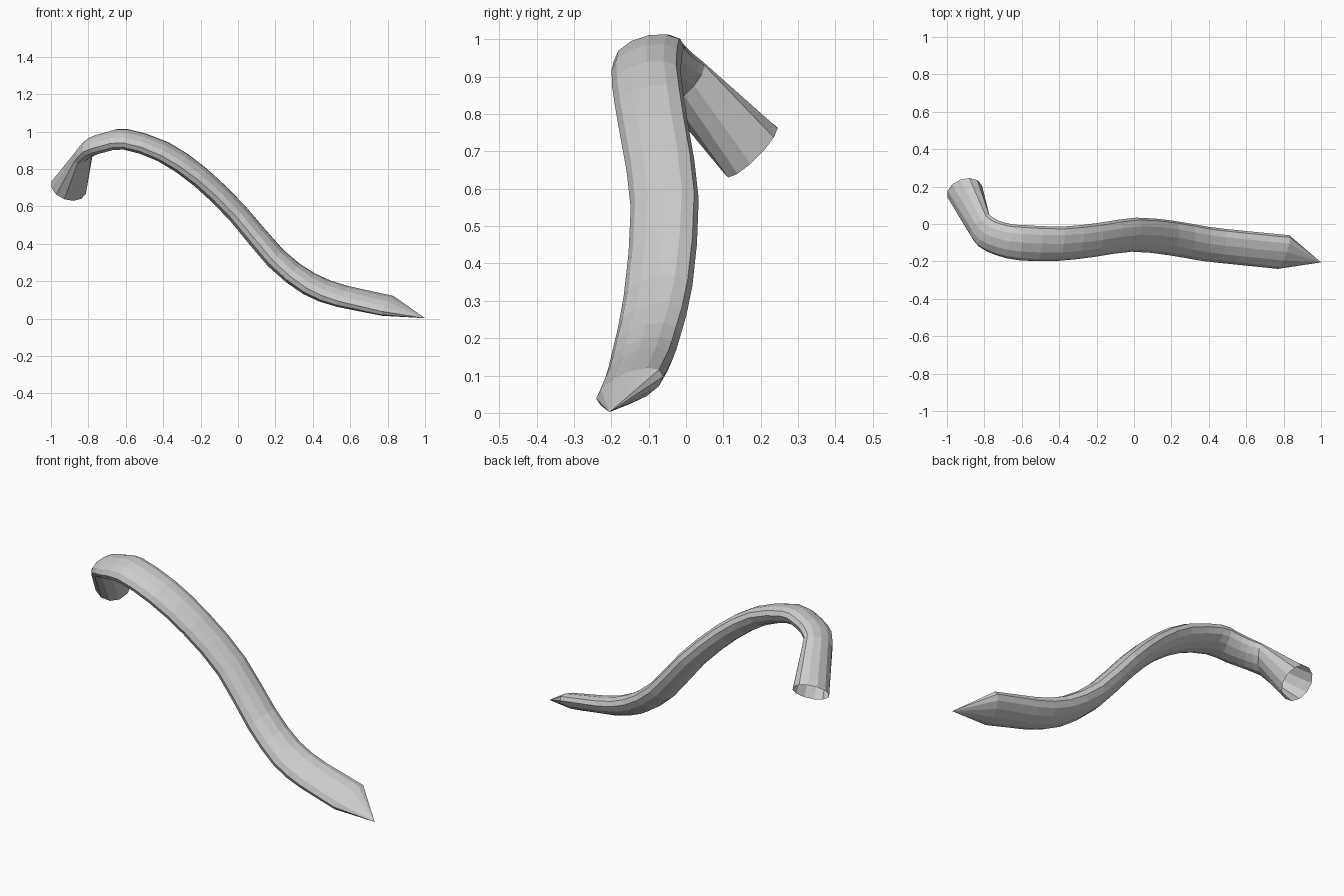
import bpy, bmesh, math
from mathutils import Vector

if "Cube" in bpy.data.objects:
    bpy.data.objects.remove(bpy.data.objects["Cube"])

SIDES = 12

# Cross-sections along the tube: centre, wide half-axis, thin half-axis
STATIONS = [
    ((-.78, -.05, .92), (.05, .07, .03), (-.02, 0, .045)),
    ((-.70, -.083, .945), (.04, .083, .025), (-.01, 0, .05)),
    ((-.60, -.10, .958), (.015, .094, .018), (.004, 0, .053)),
    ((-.40, -.106, .892), (.015, .092, .018), (.026, 0, .047)),
    ((-.20, -.085, .755), (.012, .091, .015), (.034, 0, .043)),
    ((0, -.057, .56), (.012, .091, .012), (.041, 0, .038)),
    ((.20, -.075, .325), (.014, .092, .014), (.040, 0, .042)),
    ((.38, -.106, .186), (.018, .091, .020), (.026, 0, .052)),
    ((.56, -.126, .118), (.024, .090, .025), (.020, 0, .050)),
    ((.80, -.15, .068), (.03, .090, .030), (.018, 0, .044)),
]
OPEN_END = ((-.905, .175, .70), (.067, .06, .037), (-.067, .037, .06))
BEND = ((-.825, -.005, .885), (.05, .055, .045), (-.02, 0, .036))
TIP = (1, -.205, .002)


def vecs(s):
    return [Vector(v) for v in s]


def blend(a, b, c, d, t):
    """Smooth curve through b and c."""
    return .5 * (2 * b + (c - a) * t + (2 * a - 5 * b + 4 * c - d) * t * t
                 + (3 * b - a - 3 * c + d) * t ** 3)


def smooth_path(stations, steps):
    pts = [vecs(s) for s in stations]
    out = []
    for i in range(len(pts) - 1):
        quad = [pts[max(i - 1, 0)], pts[i], pts[i + 1], pts[min(i + 2, len(pts) - 1)]]
        n = 1 if i == len(pts) - 2 else steps
        for k in range(n):
            out.append([blend(*[q[j] for q in quad], k / n) for j in range(3)])
    out.append(pts[-1])
    return out


bm = bmesh.new()


def ring(c, u, v):
    return [bm.verts.new(c + u * math.cos(a) + v * math.sin(a))
            for a in (2 * math.pi * i / SIDES for i in range(SIDES))]


# Tube: straight open leg, then the smooth body
rings = [ring(*s) for s in [vecs(OPEN_END)] + smooth_path([BEND] + STATIONS, 2)]
for r0, r1 in zip(rings, rings[1:]):
    for i in range(SIDES):
        j = (i + 1) % SIDES
        bm.faces.new((r0[i], r0[j], r1[j], r1[i]))

# Pointed tip
tip = bm.verts.new(TIP)
last = rings[-1]
for i in range(SIDES):
    bm.faces.new((last[i], last[(i + 1) % SIDES], tip))

bmesh.ops.recalc_face_normals(bm, faces=bm.faces)
mesh = bpy.data.meshes.new("curved_tail")
bm.to_mesh(mesh)
bm.free()
# Make the open shell face outwards: the tip must point towards +x
f = max(mesh.polygons, key=lambda p: p.center.z)
if f.normal.z < 0:
    mesh.flip_normals()
bpy.context.collection.objects.link(bpy.data.objects.new("curved_tail", mesh))
